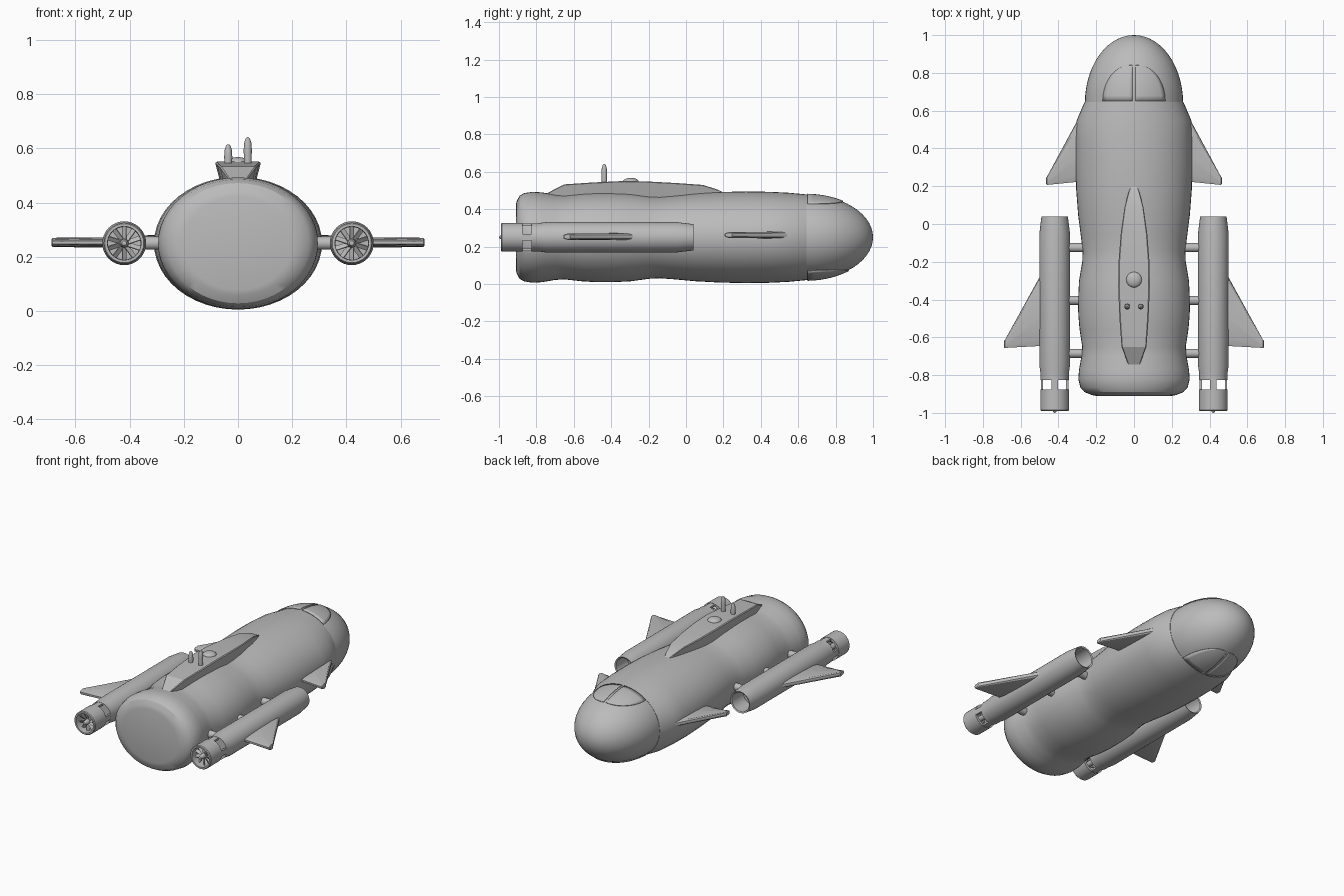
import bpy, bmesh, math
from mathutils import Matrix, Vector

if "Cube" in bpy.data.objects:
    bpy.data.objects.remove(bpy.data.objects["Cube"])

grey = bpy.data.materials.new("hull_grey")
grey.diffuse_color = (0.5, 0.5, 0.5, 1)
grey.use_nodes = True
grey.node_tree.nodes["Principled BSDF"].inputs["Base Color"].default_value = grey.diffuse_color
CZ = 0.25          # height of the long axis
POD_X = 0.42       # sideways position of the engine pods


def finish(name, bm, mirror=False, angle=30):
    bmesh.ops.remove_doubles(bm, verts=bm.verts, dist=1e-5)
    bmesh.ops.recalc_face_normals(bm, faces=bm.faces)
    me = bpy.data.meshes.new(name)
    bm.to_mesh(me)
    bm.free()
    ob = bpy.data.objects.new(name, me)
    bpy.context.collection.objects.link(ob)
    me.materials.append(grey)
    bpy.ops.object.select_all(action='DESELECT')
    bpy.context.view_layer.objects.active = ob
    ob.select_set(True)
    bpy.ops.object.shade_smooth_by_angle(angle=math.radians(angle))
    if mirror:
        ob.modifiers.new("mirror", 'MIRROR').use_mirror_merge = False
    return ob


def loft(bm, rings, caps=True, loop=False):
    vs = [[bm.verts.new(p) for p in r] for r in rings]
    n = len(vs[0])
    pairs = list(zip(vs, vs[1:])) + ([(vs[-1], vs[0])] if loop else [])
    for a, b in pairs:
        for i in range(n):
            k = (i + 1) % n
            bm.faces.new((a[i], a[k], b[k], b[i]))
    if caps and not loop:
        bm.faces.new(vs[0])
        bm.faces.new(vs[-1])


def ellipse(y, rx, rz, n=48, cx=0.0):
    return [(cx + rx * math.cos(2 * math.pi * i / n), y,
             CZ + rz * math.sin(2 * math.pi * i / n)) for i in range(n)]


def lathe(bm, profile, cx, n=32, loop=False):
    loft(bm, [ellipse(y, max(r, 1e-7), max(r, 1e-7), n, cx) for r, y in profile],
         caps=False, loop=loop)


def box(bm, size, matrix):
    bmesh.ops.create_cube(bm, size=1, matrix=matrix @ Matrix.Diagonal((*size, 1)))


# Main hull: elliptical sections from stern to nose joint (y, half width, half height)
hull = [(-0.91, 0.20, 0.172), (-0.905, 0.225, 0.193), (-0.89, 0.262, 0.222),
        (-0.865, 0.284, 0.236), (-0.82, 0.295, 0.243), (-0.77, 0.291, 0.24),
        (-0.70, 0.278, 0.228), (-0.65, 0.274, 0.225), (-0.56, 0.288, 0.235),
        (-0.48, 0.295, 0.24), (-0.40, 0.296, 0.24), (-0.30, 0.291, 0.236),
        (-0.20, 0.274, 0.222), (-0.14, 0.272, 0.219), (-0.06, 0.282, 0.225),
        (0.05, 0.296, 0.235), (0.18, 0.306, 0.242), (0.32, 0.31, 0.245),
        (0.45, 0.309, 0.243), (0.55, 0.303, 0.238), (0.645, 0.262, 0.229)]
bm = bmesh.new()
loft(bm, [ellipse(*s) for s in hull])
finish("hull", bm)

# Rounded nose
NY, NL, NX, NZ = 0.64, 0.36, 0.26, 0.228
bm = bmesh.new()
rings = []
for i in range(15):
    a = math.pi / 2 * i / 14
    c = max(math.cos(a), 1e-7)
    rings.append(ellipse(NY + NL * math.sin(a), NX * c, NZ * c))
loft(bm, rings, caps=False)
finish("nose", bm)

# Window panes above and below the nose, hugging its surface
for name, side, top in (("upper_windows", 1, 0.84), ("lower_windows", -1, 0.87)):
    bm = bmesh.new()
    grid = []
    for j in range(11):
        t = math.sin(math.pi / 2 * j / 10)
        y = 0.65 + (top - 0.65) * t
        xm = 0.02 + 0.145 * math.sqrt(max(0, 1 - t * t))
        row = []
        for i in range(9):
            x = 0.008 + (xm - 0.008) * i / 8
            h = math.sqrt(1 - ((y - NY) / NL) ** 2 - (x / NX) ** 2)
            row.append(bm.verts.new((x, y, CZ + side * (NZ * h + 0.003))))
        grid.append(row)
    for a, b in zip(grid, grid[1:]):
        for i in range(8):
            bm.faces.new((a[i], a[i + 1], b[i + 1], b[i]))
    ob = finish(name, bm, mirror=True)
    sol = ob.modifiers.new("thickness", 'SOLIDIFY')
    sol.thickness, sol.offset = 0.004, 0

# Sail on the back: flared trapezoid sections (y, half width, top height)
sail = [(-0.745, 0.03, 0.485), (-0.65, 0.066, 0.533), (-0.5, 0.077, 0.543),
        (-0.33, 0.084, 0.551), (-0.2, 0.082, 0.548), (-0.05, 0.07, 0.54),
        (0.09, 0.05, 0.53), (0.17, 0.028, 0.505), (0.205, 0.013, 0.487)]
bm = bmesh.new()
loft(bm, [[(-w * 0.65, y, 0.43), (w * 0.65, y, 0.43), (w, y, z - 0.004),
           (w * 0.93, y, z), (-w * 0.93, y, z), (-w, y, z - 0.004)]
          for y, w, z in sail])
finish("sail", bm, angle=20)

# Hatch dome on the sail
bm = bmesh.new()
bmesh.ops.create_uvsphere(bm, u_segments=24, v_segments=12, radius=1,
                          matrix=Matrix.Translation((0, -0.295, 0.547))
                          @ Matrix.Diagonal((0.042, 0.042, 0.021, 1)))
finish("hatch_dome", bm)

# Two periscopes with rounded tapering tips
for name, x, top in (("short_periscope", -0.036, 0.615), ("tall_periscope", 0.036, 0.642)):
    prof = [(0.014, 0.53), (0.015, top - 0.045), (0.013, top - 0.02),
            (0.008, top - 0.005), (0.002, top)]
    bm = bmesh.new()
    loft(bm, [[(x + r * math.cos(math.pi * i / 8), -0.437 + r * math.sin(math.pi * i / 8), z)
               for i in range(16)] for r, z in prof])
    finish(name, bm)

# Engine pods: tube with open intake at the front
bm = bmesh.new()
lathe(bm, [(0, -0.08), (0.06, -0.08), (0.062, 0.036), (0.07, 0.04), (0.081, -0.05),
           (0.081, -0.75), (0.075, -0.79), (0.075, -0.825), (0, -0.825)], POD_X)
finish("engine_pod", bm, mirror=True)

# Propeller shroud ring with four bridging struts
bm = bmesh.new()
lathe(bm, [(0.076, -0.875), (0.076, -0.985), (0.072, -0.99), (0.062, -0.99),
           (0.060, -0.875)], POD_X, loop=True)
for k in range(4):
    m = Matrix.Translation((POD_X, -0.85, CZ)) @ Matrix.Rotation(math.pi / 2 * k, 4, 'Y')
    box(bm, (0.036, 0.06, 0.012), m @ Matrix.Translation((0, 0, 0.067)))
finish("propeller_shroud", bm, mirror=True)

# Propeller hub and twisted blades
bm = bmesh.new()
lathe(bm, [(0, -1.0), (0.009, -0.995), (0.015, -0.975), (0.017, -0.95),
           (0.017, -0.82)], POD_X, n=16)
for k in range(10):
    m = (Matrix.Translation((POD_X, -0.95, CZ)) @ Matrix.Rotation(math.pi / 5 * k, 4, 'Y')
         @ Matrix.Translation((0, 0, 0.037)) @ Matrix.Rotation(math.radians(40), 4, 'Z'))
    box(bm, (0.02, 0.004, 0.052), m)
finish("propeller", bm, mirror=True)

# Round pylons joining pods to hull
bm = bmesh.new()
for y in (-0.125, -0.405, -0.685):
    bmesh.ops.create_cone(bm, cap_ends=True, segments=20, radius1=0.024, radius2=0.024,
                          depth=0.14, matrix=Matrix.Translation((0.30, y, CZ))
                          @ Matrix.Rotation(math.pi / 2, 4, 'Y'))
finish("pylons", bm, mirror=True)


# Swept fins: rounded-nose foil lofted from root chord to tip chord
def fin(name, z, root, tip, thick):
    foil = [(0, 0.1), (0.02, 0.55), (0.08, 0.85), (0.25, 1), (0.6, 0.9), (0.9, 0.65), (1, 0.3)]
    shape = foil + [(u, -h) for u, h in reversed(foil)]
    rings = []
    for (x, lead, trail), t in ((root, thick), (tip, thick * 0.9)):
        rings.append([(x, lead + (trail - lead) * u, z + t / 2 * h) for u, h in shape])
    (x, lead, trail) = tip
    mid = (lead + trail) / 2
    rings.append([(x + 0.004, mid + (p[1] - mid) * 0.8, z + (p[2] - z) * 0.7) for p in rings[-1]])
    bm = bmesh.new()
    loft(bm, rings)
    finish(name, bm, mirror=True)


fin("rear_fin", 0.253, (0.48, -0.245, -0.645), (0.684, -0.615, -0.656), 0.038)
fin("front_fin", 0.262, (0.28, 0.585, 0.225), (0.461, 0.25, 0.207), 0.036)
